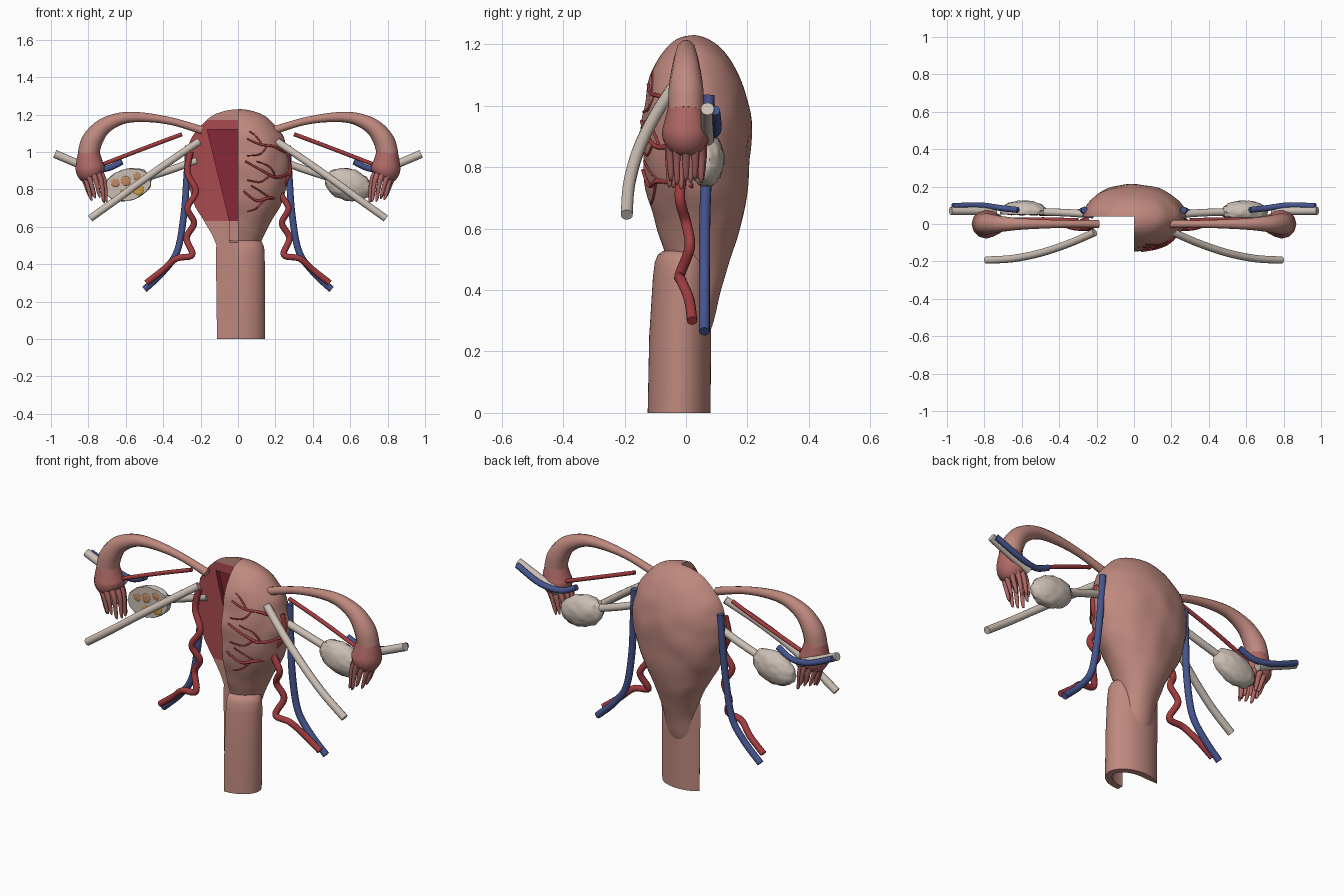
import bpy, bmesh, math, random
from mathutils import Vector, noise

if "Cube" in bpy.data.objects:
    bpy.data.objects.remove(bpy.data.objects["Cube"])

random.seed(4)
COL = dict(pink=(.52, .25, .21), deep=(.43, .14, .13), pale=(.60, .52, .46), red=(.36, .045, .05),
           blue=(.06, .09, .27), cut=(.40, .07, .08), cavity=(.24, .02, .04), yellow=(.65, .36, .06),
           orange=(.55, .25, .12))
MAT = {}
for k, c in COL.items():
    MAT[k] = bpy.data.materials.new(k)
    MAT[k].diffuse_color = (*c, 1)


def spline(pts, n=8):
    """Smooth samples through tuples of any length."""
    P = [Vector(p) for p in pts]
    out = []
    for i in range(len(P) - 1):
        a, b, c, d = P[max(i - 1, 0)], P[i], P[i + 1], P[min(i + 2, len(P) - 1)]
        for k in range(n):
            t = k / n
            out.append(.5 * (2 * b + (c - a) * t + (2 * a - 5 * b + 4 * c - d) * t * t
                             + (3 * b - a - 3 * c + d) * t ** 3))
    return out + [P[-1]]


def smooth(me, angle=40):
    me.shade_smooth()
    me.set_sharp_from_angle(angle=math.radians(angle))


def add(name, me, *mats):
    ob = bpy.data.objects.new(name, me)
    bpy.context.collection.objects.link(ob)
    for m in mats:
        me.materials.append(MAT[m])
    return ob


def finish(name, bm, *mats):
    bmesh.ops.recalc_face_normals(bm, faces=bm.faces)
    me = bpy.data.meshes.new(name)
    bm.to_mesh(me)
    bm.free()
    smooth(me)
    return add(name, me, *mats)


def tube(name, pts, mat, n=8):
    """Round tube along (x, y, z, radius) points."""
    S = spline(pts, n)
    cu = bpy.data.curves.new(name, 'CURVE')
    cu.dimensions, cu.bevel_depth, cu.bevel_resolution, cu.use_fill_caps = '3D', 1, 4, True
    sp = cu.splines.new('POLY')
    sp.points.add(len(S) - 1)
    for p, s in zip(sp.points, S):
        p.co, p.radius = (*s[:3], 1), s[3]
    tmp = bpy.data.objects.new(name, cu)
    bpy.context.collection.objects.link(tmp)
    me = bpy.data.meshes.new_from_object(tmp.evaluated_get(bpy.context.evaluated_depsgraph_get()))
    bpy.data.objects.remove(tmp)
    me.materials.clear()
    smooth(me, 50)
    return add(name, me, mat)


def loft(rows, loop=False, bump=0, n=56):
    """Stack of ellipses from (z, half width, front y, back y) rows."""
    bm = bmesh.new()
    R = []
    for z, w, f, b in rows:
        ring = []
        for i in range(n):
            a = 2 * math.pi * (i + .5) / n
            p = Vector((w * math.cos(a), (f + b) / 2 + (b - f) / 2 * math.sin(a), z))
            if bump:
                p += Vector((p.x, p.y - .03, 0)) * bump * noise.noise(p * 9)
            ring.append(bm.verts.new(p))
        R.append(ring)
    for a, b in list(zip(R, R[1:])) + ([(R[-1], R[0])] if loop else []):
        for i in range(n):
            j = (i + 1) % n
            bm.faces.new((a[i], a[j], b[j], b[i]))
    if not loop:
        bm.faces.new(R[0])
        bm.faces.new(R[-1])
    return bm


def prism(name, xz, y0, y1):
    bm = bmesh.new()
    f = bm.faces.new([bm.verts.new((x, y0, z)) for x, z in xz])
    g = bmesh.ops.extrude_face_region(bm, geom=[f])['geom']
    bmesh.ops.translate(bm, vec=(0, y1 - y0, 0), verts=[v for v in g if isinstance(v, bmesh.types.BMVert)])
    ob = finish(name, bm)
    ob.hide_render = True
    return ob


def carve(ob, cutters):
    """Subtract cutters and keep the resulting mesh."""
    for c in cutters:
        m = ob.modifiers.new('cut', 'BOOLEAN')
        m.operation, m.solver, m.object = 'DIFFERENCE', 'EXACT', c
    me = bpy.data.meshes.new_from_object(ob.evaluated_get(bpy.context.evaluated_depsgraph_get()))
    ob.modifiers.clear()
    ob.data = me
    for c in cutters:
        bpy.data.objects.remove(c)


# Uterus body with cervix: profile rows z, half width, front, back
BODY = spline([(.25, .03, .0, .05), (.262, .065, -.03, .075), (.31, .085, -.04, .092), (.42, .095, -.05, .12),
               (.52, .125, -.07, .15), (.62, .175, -.10, .18), (.76, .243, -.135, .205), (.92, .275, -.145, .212),
               (1.04, .258, -.13, .195), (1.13, .21, -.105, .155), (1.19, .145, -.065, .11),
               (1.22, .075, -.025, .065), (1.23, .008, .02, .03)], 5)


def row_at(z):
    return min(BODY, key=lambda r: abs(r[0] - z))


def front(x, z, lift):
    lo = max([r for r in BODY if r[0] <= z], key=lambda r: r[0])
    hi = min([r for r in BODY if r[0] > z], key=lambda r: r[0])
    _, w, f, b = lo.lerp(hi, (z - lo[0]) / (hi[0] - lo[0]))
    return (f + b) / 2 - (b - f) / 2 * math.sqrt(max(0, 1 - (x / w) ** 2)) - lift


uterus = finish('uterus', loft(BODY, bump=.06), 'pink', 'cut', 'cavity')
quarter = [(-1, -1), (0, -1), (0, 2), (-1, 2)]
tri = [(-.165, 1.12), (-.045, .63), (-.045, .32), (-.02, .28)]
carve(uterus, [prism('quarter_cutter', quarter, -1, .04),
               prism('cavity_cutter', tri + [(-x, z) for x, z in tri[::-1]], .01, .065)])
bm = bmesh.new()
bm.from_mesh(uterus.data)
for z in (.63, 1.17):
    bmesh.ops.bisect_plane(bm, geom=bm.verts[:] + bm.edges[:] + bm.faces[:], plane_co=(0, 0, z), plane_no=(0, 0, 1))
for f in bm.faces:
    c = f.calc_center_median()
    _, w, fr, bk = row_at(c.z)
    inside = (c.x / w) ** 2 + ((c.y - (fr + bk) / 2) / ((bk - fr) / 2)) ** 2 < .8
    on_cut = (abs(c.y - .04) < .001 and f.normal.y < -.9) or (abs(c.x) < .001 and f.normal.x < -.9)
    if on_cut:
        f.material_index = 1 if .63 < c.z < 1.17 else 0
    elif inside and .63 < c.z < 1.17:
        f.material_index = 2
bm.to_mesh(uterus.data)
bm.free()
smooth(uterus.data)

# Vagina: thick-walled tube, same quarter removed
vagina = finish('vagina', loft(
    [(0, .145, -.125, .08), (.25, .145, -.12, .082), (.44, .143, -.108, .084), (.49, .14, -.102, .084),
     (.515, .13, -.092, .08), (.527, .11, -.075, .07), (.515, .09, -.06, .05), (.47, .105, -.07, .045),
     (.25, .11, -.085, .046), (0, .11, -.09, .045)], loop=True), 'pink')
carve(vagina, [prism('vagina_cutter', quarter, -1, .042)])
smooth(vagina.data)


def ovary(s):
    bm = bmesh.new()
    bmesh.ops.create_icosphere(bm, subdivisions=4, radius=1)
    t = s * .27
    for v in bm.verts:
        k = 1 + .07 * noise.noise(v.co * 4 + Vector((s, 0, 0))) + .03 * noise.noise(v.co * 9)
        x, y, z = v.co.x * .128 * k, v.co.y * .06 * k, v.co.z * .085 * k
        v.co = (s * .59 + x * math.cos(t) + z * math.sin(t), .065 + y, .825 - x * math.sin(t) + z * math.cos(t))
    if s < 0:
        r = bmesh.ops.bisect_plane(bm, geom=bm.verts[:] + bm.edges[:] + bm.faces[:], plane_co=(0, .05, 0),
                                   plane_no=(0, -1, 0), clear_outer=True)
        bmesh.ops.holes_fill(bm, edges=[e for e in bm.edges if e.is_boundary])
    return finish('ovary', bm, 'pale')


for s in (1, -1):
    side = 'right_' if s > 0 else 'left_'

    def both(name, pts, mat, r=None):
        return tube(side + name, [(s * p[0], p[1], p[2], r or p[3]) for p in pts], mat)

    ovary(s).name = side + 'ovary'
    # Fallopian tube, funnel and fringe
    both('fallopian_tube', [(.19, 0, 1.115, .022), (.35, 0, 1.163, .02), (.5, 0, 1.185, .025), (.62, 0, 1.18, .032),
                            (.72, 0, 1.135, .044), (.78, 0, 1.06, .056), (.80, 0, .985, .058)], 'pink')
    both('funnel', [(.798, 0, 1.0, .057), (.795, 0, .95, .07), (.79, 0, .91, .078), (.78, 0, .875, .068),
                    (.77, 0, .855, .04)], 'deep')
    for i in range(11):
        a = 2 * math.pi * i / 11
        c, d, l = math.cos(a), math.sin(a), random.uniform(.085, .125)
        both('fringe', [(.782 + .05 * c, .05 * d, .885, .018), (.765 + .053 * c, .056 * d, .84, .013),
                        (.75 + .046 * c, .054 * d, .87 - l, .009), (.743 + .045 * c, .056 * d, .85 - l, .003)],
             'deep')
    # Ligaments
    both('round_ligament', [(.21, -.045, 1.055), (.35, -.105, .96), (.5, -.155, .855), (.65, -.185, .745),
                            (.79, -.193, .645)], 'pale', .02)
    both('ovarian_ligament', [(.22, .05, .955), (.36, .06, .905), (.5, .065, .86)], 'pale', .02)
    both('suspensory_ligament', [(.74, .07, .89), (.85, .07, .935), (.98, .07, .99)], 'pale', .022)
    # Vessels
    both('ovarian_vein', [(.62, .075, .948), (.71, .085, .91), (.83, .1, .925), (.97, .095, .985)], 'blue', .016)
    both('ovarian_artery', [(.30, .02, 1.095), (.5, .025, 1.02), (.72, .02, .935)], 'red', .011)
    both('uterine_vein', [(.265, .075, 1.035), (.275, .07, .85), (.29, .062, .66), (.325, .06, .47),
                          (.40, .06, .36), (.5, .06, .265)], 'blue', .018)
    both('uterine_artery', [(.255, .02, 1.0), (.27, .01, .89), (.225, -.01, .79), (.27, -.02, .70),
                            (.235, .0, .62), (.275, .012, .54), (.245, -.02, .45), (.33, -.015, .43),
                            (.40, .01, .37), (.49, .02, .30)], 'red', .017)

# Surface arteries on the uncut front half
for path, r in [(((.25, 1.0), (.19, 1.03), (.12, 1.04), (.05, 1.07)), .008),
                (((.16, 1.04), (.12, .99), (.05, .98)), .005), (((.13, 1.04), (.09, 1.09), (.06, 1.11)), .005),
                (((.265, .88), (.2, .865), (.13, .9), (.04, .95)), .009),
                (((.17, .875), (.12, .84), (.05, .85)), .005), (((.2, .87), (.17, .92), (.1, .95)), .005),
                (((.235, .74), (.17, .755), (.1, .74), (.03, .79)), .009),
                (((.15, .75), (.1, .7), (.05, .68)), .005), (((.17, .755), (.12, .79), (.07, .82)), .005)]:
    tube('surface_artery', [(x, front(x, z, r * .4), z, r * (1 - .15 * i)) for i, (x, z) in enumerate(path)], 'red')

# Follicles on the sliced left ovary
for x, z, r, m in [(-.535, .80, .03, 'yellow'), (-.60, .845, .026, 'orange'), (-.655, .835, .022, 'orange'),
                   (-.54, .87, .02, 'orange'), (-.61, .785, .018, 'yellow'), (-.5, .85, .015, 'pale')]:
    bm = bmesh.new()
    bmesh.ops.create_uvsphere(bm, u_segments=20, v_segments=10, radius=r)
    for v in bm.verts:
        v.co = (v.co.x + x, v.co.y * .15 + .05, v.co.z + z)
    finish('follicle', bm, m)

for m in bpy.data.materials:
    if m.users and not m.is_grease_pencil:
        m.use_nodes = True
        m.node_tree.nodes["Principled BSDF"].inputs["Base Color"].default_value = m.diffuse_color
